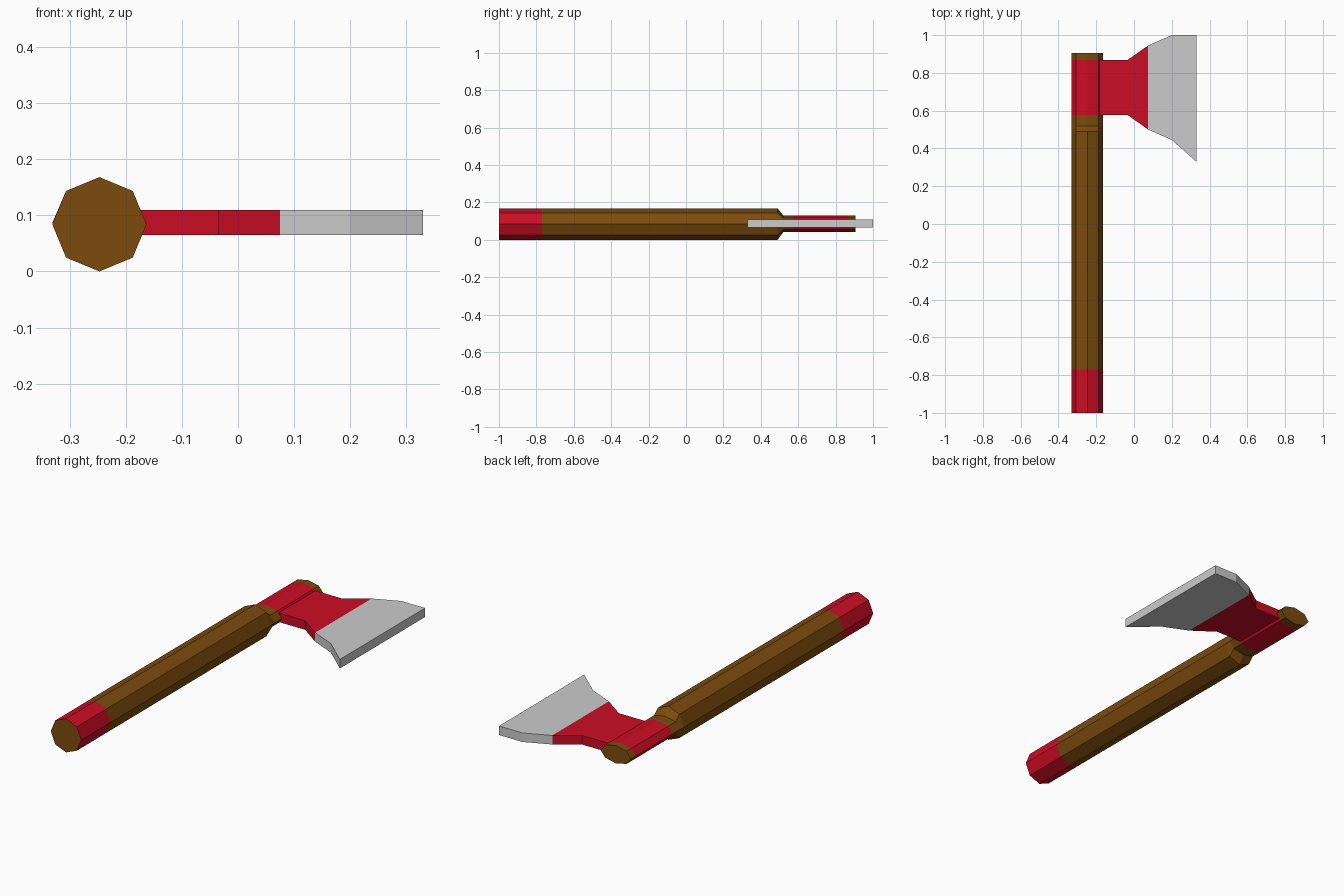
import bpy
import bmesh
from math import cos, sin, pi

if "Cube" in bpy.data.objects:
    bpy.data.objects.remove(bpy.data.objects["Cube"])


def material(name, color):
    m = bpy.data.materials.new(name)
    m.diffuse_color = color
    m.use_nodes = True
    m.node_tree.nodes["Principled BSDF"].inputs["Base Color"].default_value = m.diffuse_color
    return m


wood = material("wood", (0.2, 0.07, 0.004, 1))
red = material("red_paint", (0.6, 0.004, 0.018, 1))

CX, CZ, R = -0.247, 0.084, 0.084   # handle axis and radius
HALF = 0.0225                      # half thickness of the head


def finish(bm, name, mats):
    bmesh.ops.recalc_face_normals(bm, faces=bm.faces)
    me = bpy.data.meshes.new(name)
    bm.to_mesh(me)
    bm.free()
    for m in mats:
        me.materials.append(m)
    ob = bpy.data.objects.new(name, me)
    bpy.context.collection.objects.link(ob)
    return ob


def plate(name, outline, mats):
    """Flat outline in x/y extruded to the head thickness."""
    bm = bmesh.new()
    face = bm.faces.new([bm.verts.new((x, y, CZ + 0.003 - HALF)) for x, y in outline])
    ext = bmesh.ops.extrude_face_region(bm, geom=[face])
    bmesh.ops.translate(bm, vec=(0, 0, 2 * HALF),
                        verts=[v for v in ext["geom"] if isinstance(v, bmesh.types.BMVert)])
    return finish(bm, name, mats)


# Handle: octagonal loft, flattened at the head end, with painted bands
# each station: y, z scale, paint slot of the band that follows
stations = [(-1.0, 1, 1), (-0.77, 1, 0), (0.49, 1, 0), (0.52, 0.53, 0),
            (0.578, 0.53, 1), (0.868, 0.53, 0), (0.905, 0.53, 0)]
bm = bmesh.new()
rings = [[bm.verts.new((CX + R * cos(i * pi / 4), y, CZ + 0.002 * (s < 1) + s * R * sin(i * pi / 4)))
          for i in range(8)] for y, s, _ in stations]
for (_, _, slot), a, b in zip(stations, rings, rings[1:]):
    for i in range(8):
        j = (i + 1) % 8
        bm.faces.new((a[i], a[j], b[j], b[i])).material_index = slot
bm.faces.new(rings[0])
bm.faces.new(rings[-1])
finish(bm, "handle", [wood, red])

# Painted neck of the axe head
plate("head_neck", [(-0.19, 0.578), (-0.035, 0.578), (0.075, 0.5),
                    (0.075, 0.945), (-0.035, 0.868), (-0.19, 0.868)], [red])

# Bare metal blade
plate("blade", [(0.075, 0.5), (0.2, 0.445), (0.33, 0.33),
                (0.33, 1.0), (0.2, 1.0), (0.075, 0.945)], [])
